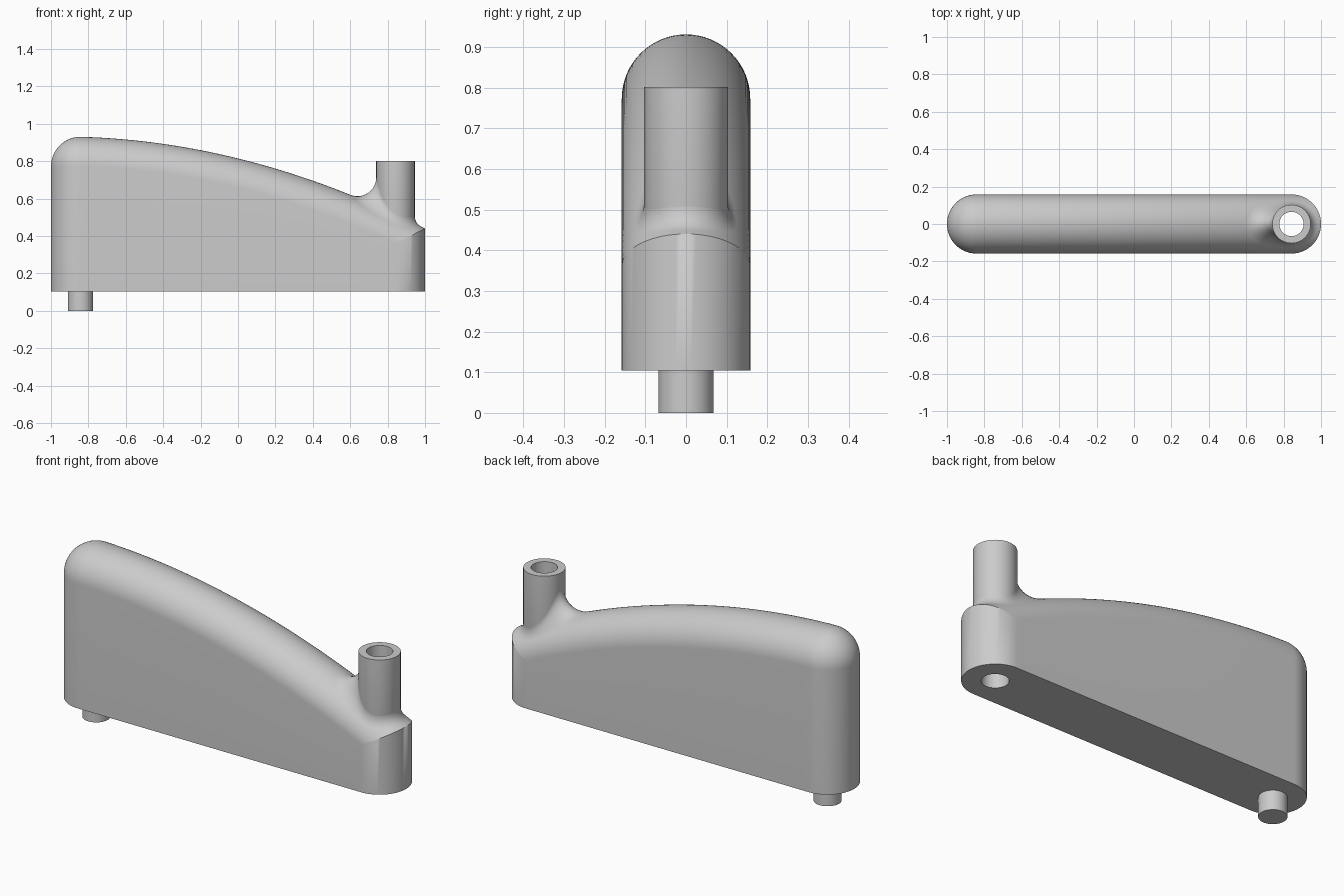
import bpy, bmesh, math

cube = bpy.data.objects.get("Cube")
if cube:
    bpy.data.objects.remove(cube, do_unlink=True)

W = 0.158          # body half width
C = 1 - W          # centre of each rounded end
BASE = 0.104       # underside of the body
POST_R, POST_TOP = 0.103, 0.802
HOLE_R, BORE_R = 0.065, 0.085
SEG = 64

grey = bpy.data.materials.new("plain_grey")
grey.use_nodes = True
colour = (0.6, 0.6, 0.6, 1)
grey.diffuse_color = colour
grey.node_tree.nodes["Principled BSDF"].inputs["Base Color"].default_value = colour


def finish(name, bm, recalc=True):
    bmesh.ops.remove_doubles(bm, verts=bm.verts, dist=1e-5)
    if recalc:
        bmesh.ops.recalc_face_normals(bm, faces=bm.faces)
    mesh = bpy.data.meshes.new(name)
    bm.to_mesh(mesh)
    bm.free()
    mesh.materials.append(grey)
    obj = bpy.data.objects.new(name, mesh)
    bpy.context.collection.objects.link(obj)
    return obj


def activate(obj):
    bpy.ops.object.select_all(action='DESELECT')
    obj.select_set(True)
    bpy.context.view_layer.objects.active = obj


def smooth(obj):
    activate(obj)
    bpy.ops.object.shade_smooth_by_angle(angle=math.radians(35))


def loft(name, rings, closed_u, closed_v, recalc=True):
    """Skin rows of points with quads."""
    bm = bmesh.new()
    rows = [[bm.verts.new(p) for p in ring] for ring in rings]
    n, m = len(rows), len(rows[0])
    for i in range(n if closed_u else n - 1):
        a, b = rows[i], rows[(i + 1) % n]
        for j in range(m if closed_v else m - 1):
            k = (j + 1) % m
            bm.faces.new((a[j], a[k], b[k], b[j]))
    return finish(name, bm, recalc)


def cylinder(name, x, radius, z0, z1):
    bm = bmesh.new()
    bmesh.ops.create_cone(bm, cap_ends=True, segments=SEG, radius1=radius,
                          radius2=radius, depth=z1 - z0)
    bmesh.ops.translate(bm, verts=bm.verts, vec=(x, 0, (z0 + z1) / 2))
    return finish(name, bm)


def ridge(x):
    return 0.815 - 0.246 * x - 0.129 * x * x


def height(x, y):
    """Rounded top: domed at the right end, run straight out at the left end."""
    d2 = y * y + min(0, x + C) ** 2
    return ridge(max(x, -C)) - W + math.sqrt(max(0, W * W - d2))


# Body: rounded plan, curved ridge, half-round top
quarter = [math.pi / 2 * i / 20 for i in range(21)]
stations = [(-C - W * math.sin(t), W * math.cos(t)) for t in reversed(quarter)]
stations += [(-C + 2 * C * i / 48, W) for i in range(1, 48)]
stations += [(C + W * math.sin(t), W * math.cos(t)) for t in quarter]
rings = []
for x, w in stations:
    ys = [w * math.sin(math.pi * (j / 32 - 0.5)) for j in range(33)]
    rings.append([(x, -w, BASE)] + [(x, y, height(x, y)) for y in ys] + [(x, w, BASE)])
body = loft("body", rings, False, True)

# Bore through the body for the hollow post
cutter = cylinder("bore_cutter", C, BORE_R, -0.2, 1.2)
cutter.hide_render = True
cut = body.modifiers.new("bore", 'BOOLEAN')
cut.operation, cut.solver, cut.object = 'DIFFERENCE', 'EXACT', cutter
activate(body)
bpy.ops.object.modifier_apply(modifier=cut.name)
bpy.data.objects.remove(cutter, do_unlink=True)
smooth(body)

# Hollow post, running down through the body
profile = [(HOLE_R, BASE), (BORE_R, BASE), (POST_R, BASE + 0.05),
           (POST_R, POST_TOP), (HOLE_R, POST_TOP)]
angles = [2 * math.pi * i / SEG for i in range(SEG)]
post = loft("hollow_post", [[(C + r * math.cos(a), r * math.sin(a), z) for r, z in profile]
                            for a in angles], True, True)
smooth(post)

# Concave fillet between post and body, as a ball rolled around the post
rings = []
for a in angles:
    ca, sa = math.cos(a), math.sin(a)
    r = 0.1 - 0.035 * max(0, ca)
    centre = POST_R + r
    limit = W if ca >= 0 else W / max(abs(sa), 1e-3)
    limit = min(limit, POST_R + 1.98 * r)

    def drop(s):
        return math.sqrt(max(0, r * r - (s - centre) ** 2))

    samples = [POST_R + (limit - POST_R) * i / 200 for i in range(201)]
    zc, touch = max((height(C + s * ca, s * sa) + drop(s), s) for s in samples)
    t0, t1 = -math.pi / 2, math.asin(max(-1, min(1, (touch - centre) / r)))
    ring = []
    for j in range(15):
        t = t0 + (t1 - t0) * j / 14
        s = centre + r * math.sin(t)
        ring.append((C + s * ca, s * sa, zc - r * math.cos(t)))
    rings.append(ring)
fillet = loft("post_fillet", rings, True, False, recalc=False)
smooth(fillet)

# Locating pin under the tall end
smooth(cylinder("locating_pin", -C, 0.068, 0, BASE + 0.02))
bpy.ops.object.select_all(action='DESELECT')
